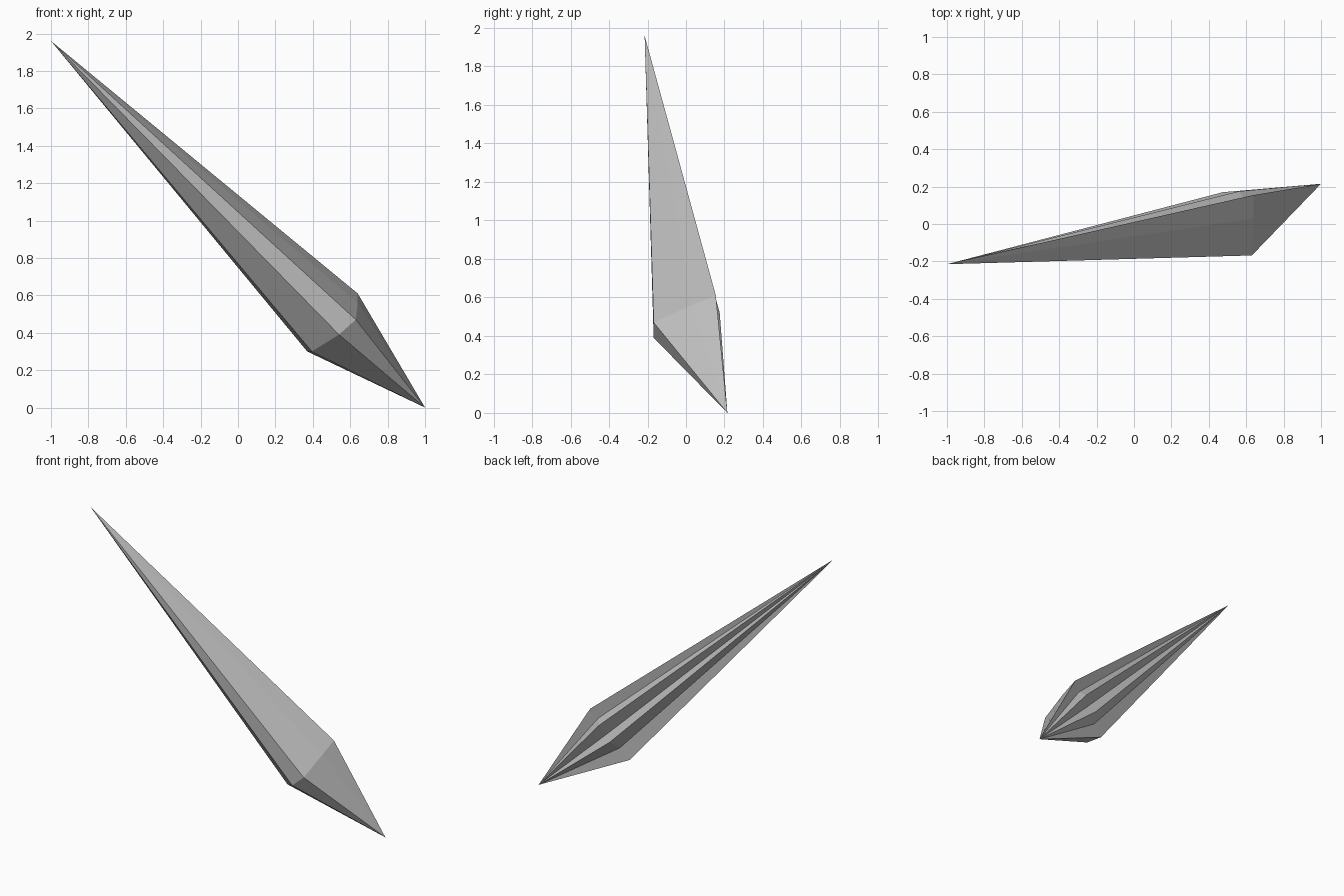
import bpy
import bmesh
from mathutils import Vector

cube = bpy.data.objects.get("Cube")
if cube:
    bpy.data.objects.remove(cube, do_unlink=True)

# Plain grey stone
grey = bpy.data.materials.new("stone_grey")
grey.use_nodes = True
colour = (0.5, 0.5, 0.5, 1)
grey.diffuse_color = colour
bsdf = grey.node_tree.nodes["Principled BSDF"]
bsdf.inputs["Base Color"].default_value = colour
bsdf.inputs["Roughness"].default_value = 0.8

# The shard runs from a long upper tip to a short lower tip
upper_tip = Vector((-1, -0.215, 1.96))
lower_tip = Vector((1, 0.215, 0))

# Cross-section at the widest place
front = [(0.54, -0.168, 0.39), (0.63, -0.168, 0.47)]
upper_side = [(0.64, 0.03, 0.56), (0.64, 0.155, 0.61)]
fluted_back = [
    (0.59, 0.135, 0.55), (0.56, 0.175, 0.52),
    (0.52, 0.12, 0.46), (0.475, 0.17, 0.425),
    (0.44, 0.11, 0.37),
]
underside = [(0.37, 0.10, 0.30), (0.395, -0.013, 0.30)]
section = front + upper_side + fluted_back + underside

# Join the section to both tips with flat facets
bm = bmesh.new()
ring = [bm.verts.new(p) for p in section]
tips = [bm.verts.new(upper_tip), bm.verts.new(lower_tip)]
for a, b in zip(ring, ring[1:] + ring[:1]):
    for tip in tips:
        bm.faces.new((a, b, tip))
bmesh.ops.recalc_face_normals(bm, faces=bm.faces)

mesh = bpy.data.meshes.new("crystal_shard")
bm.to_mesh(mesh)
bm.free()
mesh.materials.append(grey)
shard = bpy.data.objects.new("crystal_shard", mesh)
bpy.context.collection.objects.link(shard)
